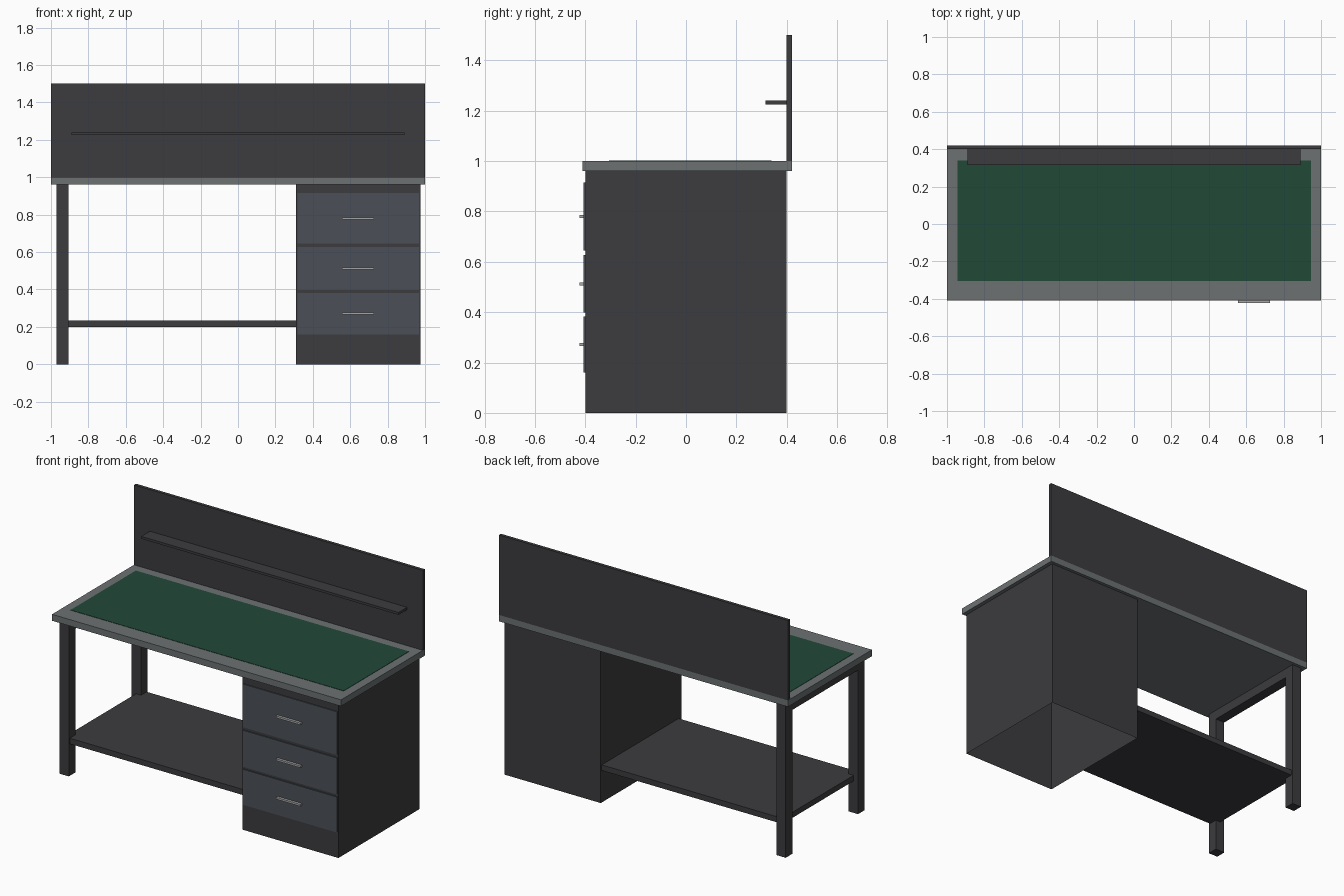
import bpy
import bmesh

if "Cube" in bpy.data.objects:
    bpy.data.objects.remove(bpy.data.objects["Cube"])


def material(name, rgb):
    m = bpy.data.materials.new(name)
    m.diffuse_color = (*rgb, 1)
    m.use_nodes = True
    m.node_tree.nodes["Principled BSDF"].inputs["Base Color"].default_value = m.diffuse_color
    return m


DARK = material("dark_steel", (0.045, 0.045, 0.05))
GREY = material("grey_top", (0.15, 0.165, 0.17))
GREEN = material("green_mat", (0.015, 0.065, 0.038))
FRONT = material("drawer_grey", (0.07, 0.08, 0.095))
METAL = material("handle_metal", (0.38, 0.38, 0.38))


def box(name, x, y, z, mat, open_bottom=False):
    """Axis-aligned box from (min, max) ranges."""
    bm = bmesh.new()
    bmesh.ops.create_cube(bm, size=1)
    for v in bm.verts:
        v.co = [r[0] if c < 0 else r[1] for c, r in zip(v.co, (x, y, z))]
    if open_bottom:
        low = [f for f in bm.faces if f.normal.z < -0.5]
        bmesh.ops.delete(bm, geom=low, context='FACES_ONLY')
    me = bpy.data.meshes.new(name)
    bm.to_mesh(me)
    bm.free()
    me.materials.append(mat)
    ob = bpy.data.objects.new(name, me)
    bpy.context.collection.objects.link(ob)
    return ob


# Worktop with inset mat
box("worktop", (-1, 1), (-0.41, 0.42), (0.96, 1.0), GREY)
box("work_mat", (-0.945, 0.945), (-0.305, 0.34), (0.999, 1.002), GREEN)

# Upright back panel and its narrow shelf
box("back_panel", (-1, 1), (0.40, 0.42), (1.0, 1.5), DARK)
box("panel_shelf", (-0.89, 0.89), (0.315, 0.401), (1.225, 1.24), DARK)

# Left leg frame
LEG_X = (-0.97, -0.905)
box("front_leg", LEG_X, (-0.38, -0.315), (0, 0.96), DARK)
box("back_leg", LEG_X, (0.335, 0.40), (0, 0.96), DARK)
box("leg_top_rail", LEG_X, (-0.315, 0.335), (0.90, 0.96), DARK)

# Lower shelf between legs and cabinet
box("lower_shelf", (-0.94, 0.31), (-0.37, 0.39), (0.20, 0.235), DARK)

# Drawer cabinet, hollow and open underneath
box("cabinet", (0.31, 0.975), (-0.40, 0.40), (0, 0.96), DARK, open_bottom=True)

# Drawer fronts and bar handles
drawers = [("lower", 0.16, 0.382), ("middle", 0.398, 0.626), ("upper", 0.645, 0.915)]
for name, z0, z1 in drawers:
    zc = (z0 + z1) / 2
    box(name + "_drawer_front", (0.318, 0.968), (-0.406, -0.40), (z0, z1), FRONT)
    box(name + "_drawer_handle", (0.557, 0.727), (-0.422, -0.405),
        (zc - 0.006, zc + 0.006), METAL)
